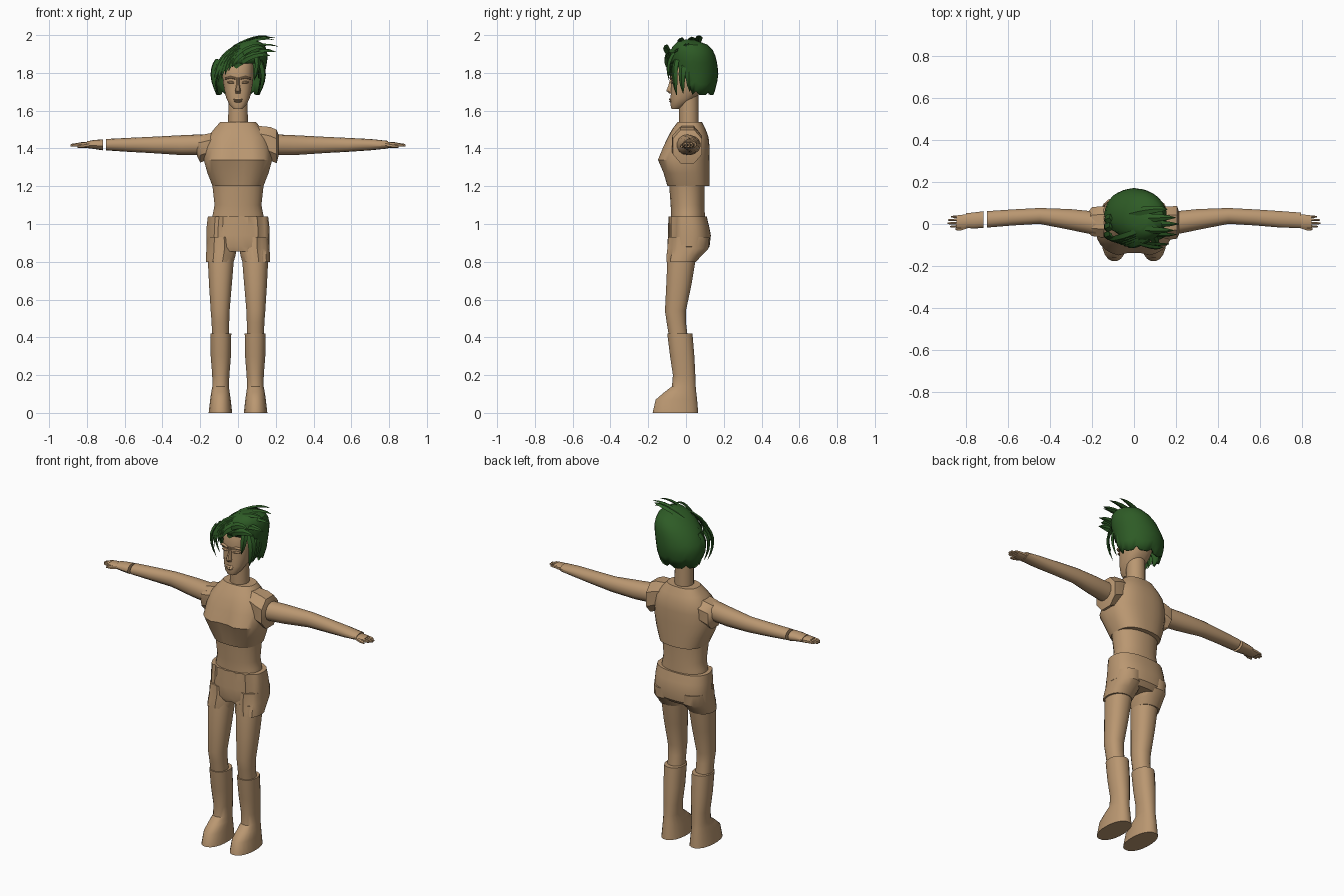
import bpy, bmesh, math
from mathutils import Vector

default = bpy.data.objects.get("Cube")
if default:
    bpy.data.objects.remove(default, do_unlink=True)


def material(name, rgb):
    mat = bpy.data.materials.new(name)
    mat.use_nodes = True
    mat.diffuse_color = (*rgb, 1)
    bsdf = mat.node_tree.nodes["Principled BSDF"]
    bsdf.inputs["Base Color"].default_value = (*rgb, 1)
    bsdf.inputs["Roughness"].default_value = 0.8
    return mat


TAN = material("warm tan", (0.49, 0.31, 0.165))
GREEN = material("dark green", (0.027, 0.105, 0.019))
parts = []


def skin_rings(name, rings, mat, caps=True):
    """Join successive closed rings of points into one surface."""
    bm = bmesh.new()
    loops = [[bm.verts.new(p) for p in ring] for ring in rings]
    n = len(loops[0])
    for a, b in zip(loops, loops[1:]):
        for i in range(n):
            j = (i + 1) % n
            bm.faces.new((a[i], a[j], b[j], b[i]))
    if caps:
        bm.faces.new(loops[0])
        bm.faces.new(loops[-1])
    bmesh.ops.recalc_face_normals(bm, faces=bm.faces)
    mesh = bpy.data.meshes.new(name)
    bm.to_mesh(mesh)
    bm.free()
    mesh.materials.append(mat)
    obj = bpy.data.objects.new(name, mesh)
    bpy.context.collection.objects.link(obj)
    parts.append(obj)
    return obj


def oval(lo_u, hi_u, lo_v, hi_v, n, power):
    """Superellipse filling the given bounds."""
    for i in range(n):
        a = math.tau * (i + 0.5) / n
        c, s = math.cos(a), math.sin(a)
        u = math.copysign(abs(c) ** (2 / power), c)
        v = math.copysign(abs(s) ** (2 / power), s)
        yield ((lo_u + hi_u) / 2 + u * (hi_u - lo_u) / 2,
               (lo_v + hi_v) / 2 + v * (hi_v - lo_v) / 2)


def column(name, sections, side=1, n=20, power=2.2, tweak=None, mat=TAN):
    """Upright loft; sections hold z, x bounds and y bounds."""
    rings = []
    for z, *bounds in sections:
        ring = [Vector((side * u, v, z)) for u, v in oval(*bounds, n, power)]
        rings.append([tweak(p) for p in ring] if tweak else ring)
    return skin_rings(name, rings, mat)


def limb(name, sections, side=1, n=14, power=2.1):
    """Sideways loft; sections hold x, y bounds and z bounds."""
    return skin_rings(name, [[(side * x, u, v) for u, v in oval(*b, n, power)]
                             for x, *b in sections], TAN)


def body(name, sections, **options):
    """Symmetric column; sections hold z, half width, front and back."""
    return column(name, [(z, -w, w, f, b) for z, w, f, b in sections], **options)


# Torso
def part_chest(p):
    if p.y < -0.06:
        p.y += 0.03 * max(0, 1 - abs(p.x) / 0.07) * max(0, 1 - abs(p.z - 1.34) / 0.15)
    return p


body("chest", [(1.2, .135, -.1, .125), (1.27, .163, -.125, .125),
               (1.34, .182, -.155, .125), (1.41, .175, -.125, .125),
               (1.46, .16, -.1, .12), (1.5, .13, -.075, .105),
               (1.54, .095, -.045, .085)], n=28, power=2.5, tweak=part_chest)
body("abdomen", [(1.02, .14, -.08, .1), (1.06, .133, -.08, .1),
                 (1.1, .125, -.082, .098), (1.21, .137, -.09, .1)], n=24)
body("neck", [(1.51, .053, -.037, .068), (1.7, .052, -.037, .066)], n=16, power=2)


# Shorts with gathered folds at the front
def gather(p):
    if p.y < 0:
        p.y += 0.007 * math.sin(p.x * 110)
    return p


body("shorts", [(1.04, .16, -.088, .11), (.99, .166, -.09, .122),
                (.94, .168, -.092, .132), (.88, .168, -.093, .125),
                (.855, .145, -.085, .1)], n=36, power=2.4, tweak=gather)

# Legs and boots
for side, word in ((1, "left"), (-1, "right")):
    column(word + "_shorts_leg", [(.93, .01, .165, -.088, .125), (.87, .005, .168, -.093, .12),
                                  (.835, .012, .17, -.098, .085),
                                  (.8, .022, .17, -.1, .055)], side, tweak=gather)
    column(word + "_leg", [(.86, .02, .16, -.09, .06), (.8, .022, .16, -.1, .05),
                           (.68, .032, .154, -.105, .03), (.54, .044, .145, -.112, 0),
                           (.48, .046, .14, -.103, 0), (.4, .046, .138, -.09, .01)], side)
    column(word + "_boot", [(.42, .035, .147, -.1, .035), (.3, .037, .145, -.085, .045),
                            (.2, .045, .137, -.07, .05), (.14, .048, .136, -.075, .052),
                            (.11, .044, .142, -.115, .055), (.07, .038, .148, -.162, .06),
                            (0, .03, .156, -.178, .066)], side)

# Shoulder guards: the left one is squarer and sits higher
limb("left_shoulder_guard", [(.1, -.06, .08, 1.37, 1.525), (.17, -.08, .09, 1.33, 1.52),
                             (.205, -.075, .09, 1.315, 1.505), (.215, -.05, .06, 1.36, 1.475)],
     n=8, power=2.3)
limb("right_shoulder_guard", [(.1, -.05, .08, 1.39, 1.49), (.15, -.07, .09, 1.34, 1.485),
                              (.2, -.062, .085, 1.32, 1.475), (.218, -.045, .06, 1.36, 1.46)],
     side=-1, n=8, power=2.3)

# Arms and hands
upper = [(.18, -.055, .06, 1.365, 1.475), (.3, -.03, .072, 1.365, 1.47),
         (.45, 0, .077, 1.375, 1.462), (.58, -.008, .07, 1.382, 1.456),
         (.7, -.018, .062, 1.39, 1.45)]
limb("left_arm", upper + [(.795, -.02, .055, 1.4, 1.44)])
limb("right_arm", upper, side=-1)
limb("right_cuff", [(.715, -.02, .062, 1.39, 1.448), (.76, -.022, .056, 1.397, 1.445),
                    (.8, -.02, .052, 1.402, 1.438)], side=-1)
for side, word in ((1, "left"), (-1, "right")):
    limb(word + "_palm", [(.785, -.015, .045, 1.404, 1.435), (.81, -.022, .046, 1.402, 1.434),
                          (.845, -.02, .042, 1.406, 1.432)], side, n=10, power=2.6)
    for k, tip in enumerate((.875, .887, .885, .87)):
        y = -.019 + .0155 * k
        limb(f"{word}_finger_{k}", [(.83, y, y + .015, 1.409, 1.43),
                                    (tip - .01, y + .001, y + .013, 1.409, 1.426),
                                    (tip, y + .004, y + .01, 1.412, 1.421)], side, n=6)
    limb(word + "_thumb", [(.79, -.022, .01, 1.405, 1.43), (.825, -.033, -.01, 1.403, 1.423),
                           (.85, -.03, -.018, 1.403, 1.415)], side, n=6)

# Head and face
body("head", [(1.61, .025, -.077, -.035), (1.63, .045, -.082, .0), (1.665, .062, -.082, .05),
              (1.71, .073, -.08, .09), (1.75, .08, -.076, .11), (1.78, .082, -.078, .115),
              (1.84, .082, -.072, .115), (1.89, .065, -.045, .1),
              (1.92, .025, 0, .05)], n=24, power=2.4)
body("nose", [(1.775, .008, -.084, -.06), (1.735, .01, -.094, -.06),
              (1.705, .016, -.106, -.06), (1.692, .014, -.092, -.06)], n=8, power=2)
body("lips", [(1.668, .022, -.086, -.06), (1.659, .024, -.091, -.06), (1.655, .025, -.085, -.06),
              (1.65, .022, -.091, -.06), (1.642, .016, -.084, -.06)], n=12, power=2)
for side, word in ((1, "left"), (-1, "right")):
    limb(word + "_brow", [(.012, -.088, -.06, 1.764, 1.777), (.04, -.087, -.05, 1.77, 1.784),
                          (.068, -.068, -.04, 1.764, 1.775)], side, n=8)
    limb(word + "_eyelid", [(.02, -.08, -.06, 1.744, 1.752), (.036, -.084, -.05, 1.742, 1.759),
                            (.056, -.073, -.04, 1.746, 1.754)], side, n=8)

# Hair cap: columns run from the crown down to an uneven hairline
# profile rows: z, centre x, half width, front, back
PROFILE = [(1.68, 0, .115, -.04, .145), (1.73, 0, .132, -.06, .162), (1.8, 0, .143, -.08, .172),
           (1.88, .03, .128, -.088, .16), (1.935, .055, .095, -.075, .135),
           (1.965, .07, .06, -.045, .09), (1.978, .075, .015, 0, .035)]


def cap_point(angle, z):
    for low, high in zip(PROFILE, PROFILE[1:]):
        if z <= high[0]:
            break
    f = (z - low[0]) / (high[0] - low[0])
    _, cx, w, front, back = (a + (b - a) * f for a, b in zip(low, high))
    return Vector((cx + w * math.sin(angle),
                   (front + back) / 2 - (back - front) / 2 * math.cos(angle), z))


COLS, ROWS = 32, 9
rings = []
for r in range(ROWS):
    ring = []
    for i in range(COLS):
        angle = math.tau * i / COLS
        facing = math.cos(angle)
        hem = 1.85 if facing > 0.6 else 1.77 if facing > 0.35 else 1.683 + 0.02 * (i % 4 == 0)
        ring.append(cap_point(angle, hem + (1.978 - hem) * (r / (ROWS - 1)) ** 0.8))
    rings.append(ring)
cap = skin_rings("hair_cap", rings, GREEN, caps=False)
bm = bmesh.new()
bm.from_mesh(cap.data)
bmesh.ops.holes_fill(bm, edges=[e for e in bm.edges if e.is_boundary and e.verts[0].co.z > 1.95],
                     sides=COLS)
bmesh.ops.recalc_face_normals(bm, faces=bm.faces)
bm.to_mesh(cap.data)
bm.free()
shell = cap.modifiers.new("thickness", "SOLIDIFY")
shell.thickness = 0.012


# Hair locks: flat tapering strands along a three-point bend
def lock(name, start, bend, tip, width):
    start, bend, tip = map(Vector, (start, bend, tip))
    centre = Vector((.02, .04, 1.82))
    rings = []
    for k in range(7):
        t = k / 6
        p = start * (1 - t) ** 2 + bend * 2 * t * (1 - t) + tip * t * t
        along = ((bend - start) * (1 - t) + (tip - bend) * t).normalized()
        across = along.cross(p - centre).normalized()
        out = across.cross(along)
        w = width * max(0.03, (1 - t) ** 0.7 * (0.6 + 0.8 * t))
        rings.append([p + across * w, p + out * w * 0.4, p - across * w, p - out * w * 0.4])
    skin_rings(name, rings, GREEN)


# Fringe swept across the forehead to the right side of the face
for k in range(6):
    f = k / 5
    lock(f"fringe_{k}", (.1 - .06 * f, -.05 + .02 * f, 1.93 + .02 * f),
         (-.02 - .1 * f, -.125 + .03 * f, 1.91), (-.03 - .095 * f, -.105 + .04 * f, 1.83 - .1 * f), .033)
for x in (-1, 1):
    for k in range(3):
        lock(f"side_lock_{x}_{k}", (x * .11, -.05 + .04 * k, 1.87),
             (x * .16, -.07 + .04 * k, 1.8), (x * .108, -.05 + .035 * k, 1.68 + .01 * k), .032)
lock("temple_lock", (.09, -.06, 1.91), (.12, -.11, 1.86), (.085, -.09, 1.76), .028)

# Windswept locks trailing off the crown to the left
tips = [(.2, .03, 1.985), (.16, .07, 1.995), (.215, .0, 1.94), (.205, -.05, 1.91),
        (.17, -.095, 1.89), (.19, -.03, 1.975), (.14, -.11, 1.93)]
for k, tip in enumerate(tips):
    x, y, z = tip
    lock(f"crown_lock_{k}", (-.02, y * .7, z - .055), (.09, y * 1.1, min(z + .035, 2.0)), tip, .03)

# Shading
bpy.ops.object.select_all(action="DESELECT")
for obj in parts:
    obj.select_set(True)
bpy.context.view_layer.objects.active = parts[0]
bpy.ops.object.shade_smooth_by_angle(angle=math.radians(35))
